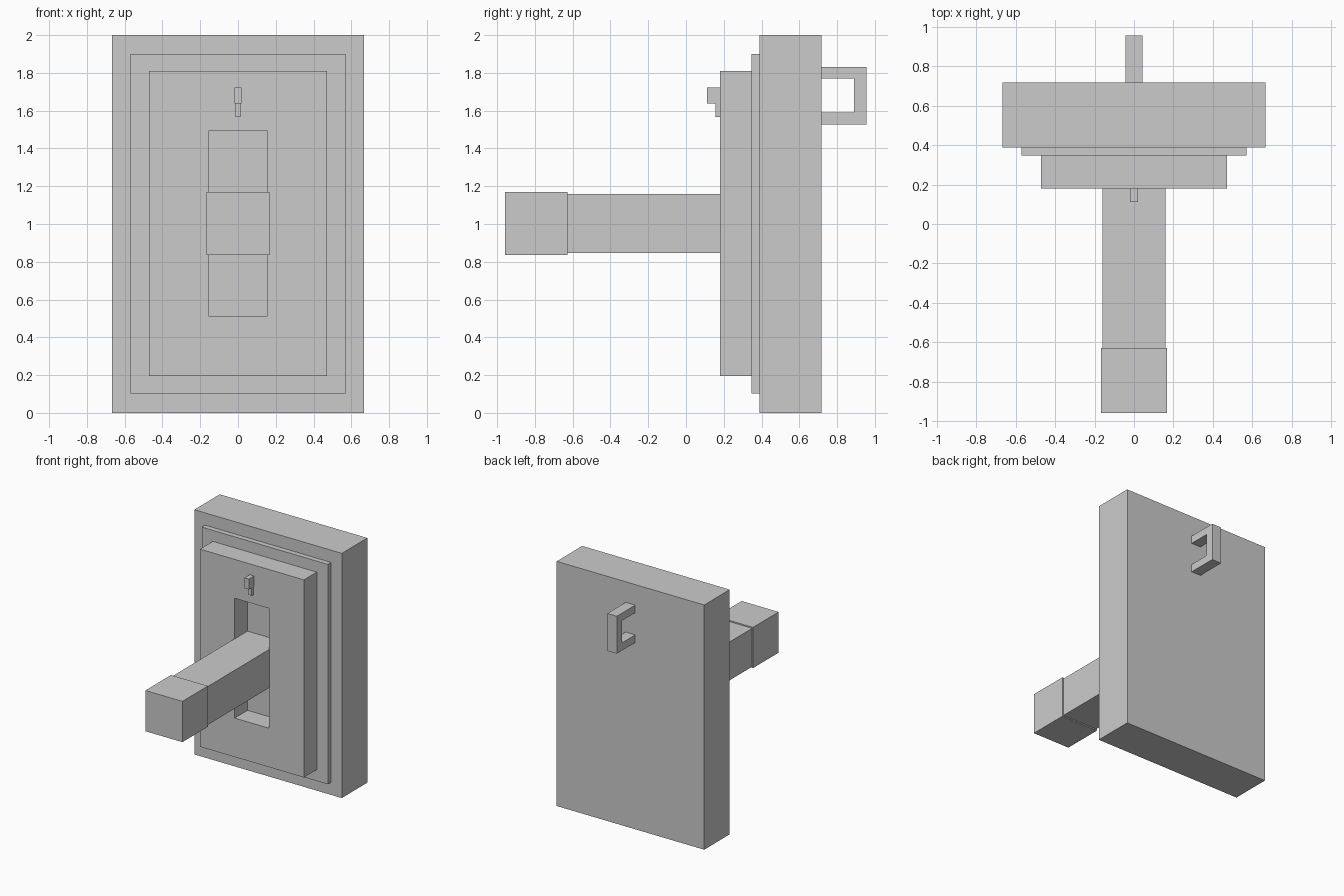
import bpy
import bmesh

if "Cube" in bpy.data.objects:
    bpy.data.objects.remove(bpy.data.objects["Cube"])


def extrude_x(name, profile, half_width):
    """Extrude a closed (y, z) outline symmetrically along x."""
    bm = bmesh.new()
    face = bm.faces.new([bm.verts.new((-half_width, y, z)) for y, z in profile])
    ext = bmesh.ops.extrude_face_region(bm, geom=[face])
    verts = [g for g in ext["geom"] if isinstance(g, bmesh.types.BMVert)]
    bmesh.ops.translate(bm, verts=verts, vec=(2 * half_width, 0, 0))
    bmesh.ops.recalc_face_normals(bm, faces=bm.faces)
    mesh = bpy.data.meshes.new(name)
    bm.to_mesh(mesh)
    bm.free()
    obj = bpy.data.objects.new(name, mesh)
    bpy.context.collection.objects.link(obj)
    return obj


def box(name, half_width, y0, y1, z0, z1):
    return extrude_x(name, [(y0, z0), (y1, z0), (y1, z1), (y0, z1)], half_width)


# Stepped wall plates, back to front
box("back_block", 0.667, 0.388, 0.717, 0.0, 2.0)
box("middle_plate", 0.57, 0.346, 0.388, 0.103, 1.90)
front_plate = box("front_plate", 0.47, 0.18, 0.346, 0.195, 1.81)

# Slot cut through the front plate
cutter = box("slot_cutter", 0.156, 0.0, 0.5, 0.513, 1.492)
cutter.hide_render = True
cutter.hide_set(True)
cut = front_plate.modifiers.new("slot", "BOOLEAN")
cut.operation = "DIFFERENCE"
cut.solver = "EXACT"
cut.object = cutter

# Lever with a slightly larger grip
box("lever_shaft", 0.159, -0.627, 0.346, 0.846, 1.16)
box("lever_grip", 0.167, -0.957, -0.627, 0.837, 1.17)

# Small indicator peg above the slot
box("peg_head", 0.019, 0.112, 0.18, 1.637, 1.722)
box("peg_stem", 0.014, 0.157, 0.18, 1.567, 1.637)

# C-shaped handle on the back
extrude_x("rear_handle", [
    (0.717, 1.526), (0.955, 1.526), (0.955, 1.832), (0.717, 1.832),
    (0.717, 1.77), (0.89, 1.77), (0.89, 1.589), (0.717, 1.589)], 0.043)
